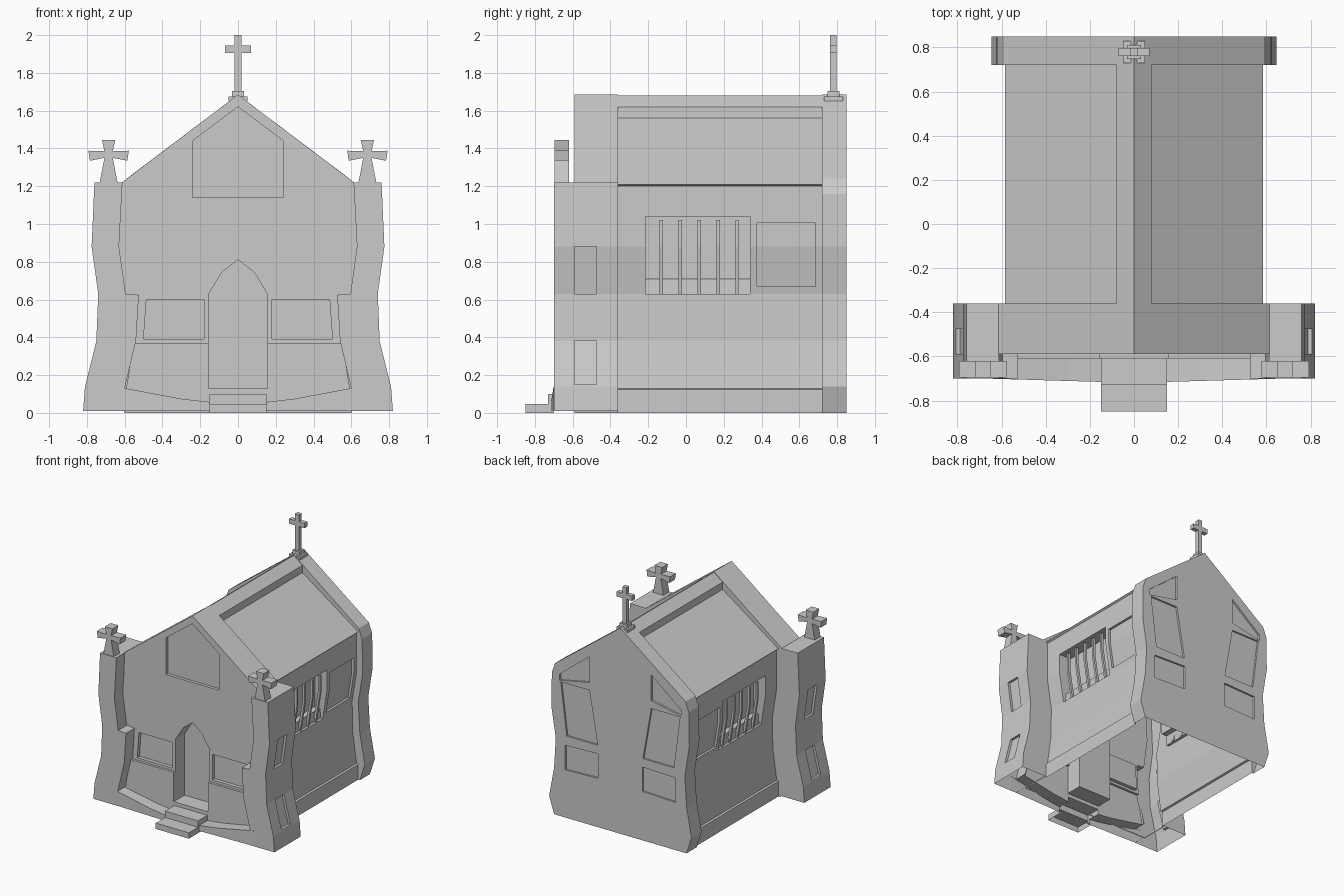
import bpy, bmesh

if "Cube" in bpy.data.objects:
    bpy.data.objects.remove(bpy.data.objects["Cube"])


def prism(name, pts, y0, y1):
    """Extrude an x-z outline along y."""
    bm = bmesh.new()
    f = bm.faces.new([bm.verts.new((x, y0, z)) for x, z in pts])
    r = bmesh.ops.extrude_face_region(bm, geom=[f])
    for v in r["geom"]:
        if isinstance(v, bmesh.types.BMVert):
            v.co.y = y1
    bmesh.ops.recalc_face_normals(bm, faces=bm.faces[:])
    me = bpy.data.meshes.new(name)
    bm.to_mesh(me)
    bm.free()
    ob = bpy.data.objects.new(name, me)
    bpy.context.collection.objects.link(ob)
    return ob


def flip(pts, s):
    return [(x * s, z) for x, z in pts]


def sym(half):
    """Complete a right-hand outline with its mirror image."""
    return half + [(-x, z) for x, z in reversed(half) if abs(x) > 1e-6]


def rect(x0, x1, z0, z1):
    return [(x0, z0), (x1, z0), (x1, z1), (x0, z1)]


def boolean(ob, other, op='UNION'):
    m = ob.modifiers.new("bool", 'BOOLEAN')
    m.operation, m.solver, m.object = op, 'EXACT', other
    dg = bpy.context.evaluated_depsgraph_get()
    me = bpy.data.meshes.new_from_object(ob.evaluated_get(dg))
    ob.modifiers.clear()
    ob.data = me
    bpy.data.objects.remove(other)


def cut(ob, pts, y0, y1):
    boolean(ob, prism("cutter", pts, y0, y1), 'DIFFERENCE')


def open_bottom(ob):
    bm = bmesh.new()
    bm.from_mesh(ob.data)
    low = [f for f in bm.faces if f.normal.z < -0.9 and f.calc_center_median().z < 0.03]
    bmesh.ops.delete(bm, geom=low, context='FACES')
    bm.to_mesh(ob.data)
    bm.free()


def at(profile, z):
    """x of a wall profile at height z."""
    for (xa, za), (xb, zb) in zip(profile, profile[1:]):
        if za >= z >= zb:
            return xa + (xb - xa) * (za - z) / (za - zb)
    return profile[-1][0]


def strip(profile, z0, z1, inset, outset):
    """Band that follows a wavy wall between two heights."""
    zs = [z1] + [z for _, z in profile if z0 < z < z1] + [z0]
    return ([(at(profile, z) + outset, z) for z in zs]
            + [(at(profile, z) - inset, z) for z in reversed(zs)])


# Chapel shell: nave with sunken roof, front gable and back gable
wall = [(0.57, 1.20), (0.57, 0.88), (0.53, 0.63), (0.535, 0.38), (0.57, 0.13)]
chapel = prism("chapel_body", sym([(0, 1.68), (0.08, 1.62), (0.08, 1.56), (0.585, 1.21)]
                                  + wall + [(0.585, 0.125), (0.585, 0)]), -0.40, 0.76)
front = sym([(0, 1.685), (0.615, 1.22), (0.635, 0.88), (0.61, 0.63), (0.60, 0.38), (0.63, 0.14), (0.60, 0)])
back = sym([(0, 1.685), (0.59, 1.24), (0.62, 1.16), (0.625, 0.88), (0.585, 0.63), (0.60, 0.38), (0.645, 0.14), (0.60, 0)])
boolean(chapel, prism("front_gable", front, -0.59, -0.36))
boolean(chapel, prism("back_gable", back, 0.72, 0.85))

# Wavy front towers and thickened wall under the front windows
outer = [(0.76, 1.22), (0.775, 0.88), (0.74, 0.63), (0.75, 0.38), (0.81, 0.14), (0.82, 0.01)]
inner = [(0.60, 0.01), (0.60, 0.13), (0.54, 0.38), (0.525, 0.625), (0.595, 0.63), (0.63, 0.88), (0.612, 1.22)]
for s in (1, -1):
    boolean(chapel, prism("tower", flip(outer + inner, s), -0.70, -0.36))
    boolean(chapel, prism("sill", flip([(0.155, 0.03), (0.61, 0.03), (0.55, 0.37), (0.155, 0.37)], s), -0.61, -0.57))

# Doorway and gable window
cut(chapel, sym([(0, 0.81), (0.085, 0.745), (0.155, 0.63), (0.155, 0.13)]), -0.8, -0.47)
cut(chapel, sym([(0, 1.62), (0.24, 1.44), (0.24, 1.14)]), -0.8, -0.565)

# Sagging porch floor with bowed front edge (two flat halves), threshold and steps
for s in (1, -1):
    porch = prism("porch_floor", flip([(0, 0.04), (0.30, 0.075), (0.65, 0.14), (0.65, 0.012), (0, 0.012)], s),
                  -0.70, -0.58)
    for v in porch.data.vertices:
        if v.co.y < -0.69:
            v.co.y = -0.72 + 0.019 * abs(v.co.x) / 0.65
    boolean(chapel, porch)
boolean(chapel, prism("threshold", rect(-0.157, 0.157, 0.012, 0.13), -0.61, -0.50))
boolean(chapel, prism("upper_step", rect(-0.15, 0.15, 0.012, 0.10), -0.73, -0.59))
boolean(chapel, prism("lower_step", rect(-0.15, 0.15, 0, 0.048), -0.85, -0.70))

# Back wall panels, side windows, tower slots
panels = [
    [(0.55, 1.11), (0.55, 1.16), (0.28, 1.375), (0.28, 1.165)],
    [(0.54, 1.10), (0.28, 1.10), (0.205, 0.67), (0.485, 0.67)],
    [(0.50, 0.59), (0.20, 0.60), (0.20, 0.40), (0.50, 0.39)],
]
for s in (1, -1):
    for p in panels:
        cut(chapel, flip(p, s), 0.835, 1.0)
    # Front windows
    cut(chapel, flip([(0.18, 0.39), (0.50, 0.39), (0.485, 0.60), (0.18, 0.60)], s), -0.66, -0.56)
    # Barred side window with a step at the foot, and plain side panel
    cut(chapel, flip([(0.8, 0.63), (0.51, 0.63), (0.505, 0.71), (0.46, 0.712), (0.46, 1.04), (0.8, 1.04)], s),
        -0.215, 0.34)
    cut(chapel, flip(strip(wall, 0.67, 1.005, 0.02, 0.1), s), 0.375, 0.685)
    for y in (-0.13, -0.03, 0.07, 0.17, 0.27):
        prism("window_bar", flip(strip(wall, 0.63, 1.02, 0.03, -0.01), s), y - 0.009, y + 0.009)
    for z0, z1 in ((0.15, 0.38), (0.63, 0.88)):
        cut(chapel, flip(strip(outer, z0, z1, 0.02, 0.1), s), -0.59, -0.475)
open_bottom(chapel)

# Flared crosses on the towers
cross = [(0.035, 1.445), (0.022, 1.385), (0.107, 1.388), (0.099, 1.335), (0.022, 1.35), (0.048, 1.215)]
for s in (1, -1):
    prism("tower_cross", [(x + s * 0.685, z) for x, z in sym(cross)], -0.695, -0.62)

# Ridge cross on its stepped foot
prism("cross_foot", rect(-0.05, 0.05, 1.65, 1.675), 0.73, 0.83)
prism("cross_collar", rect(-0.032, 0.032, 1.67, 1.705), 0.748, 0.812)
prism("ridge_cross", sym([(0.018, 2.0), (0.018, 1.945), (0.07, 1.945), (0.07, 1.905),
                          (0.018, 1.905), (0.018, 1.70)]), 0.762, 0.798)
